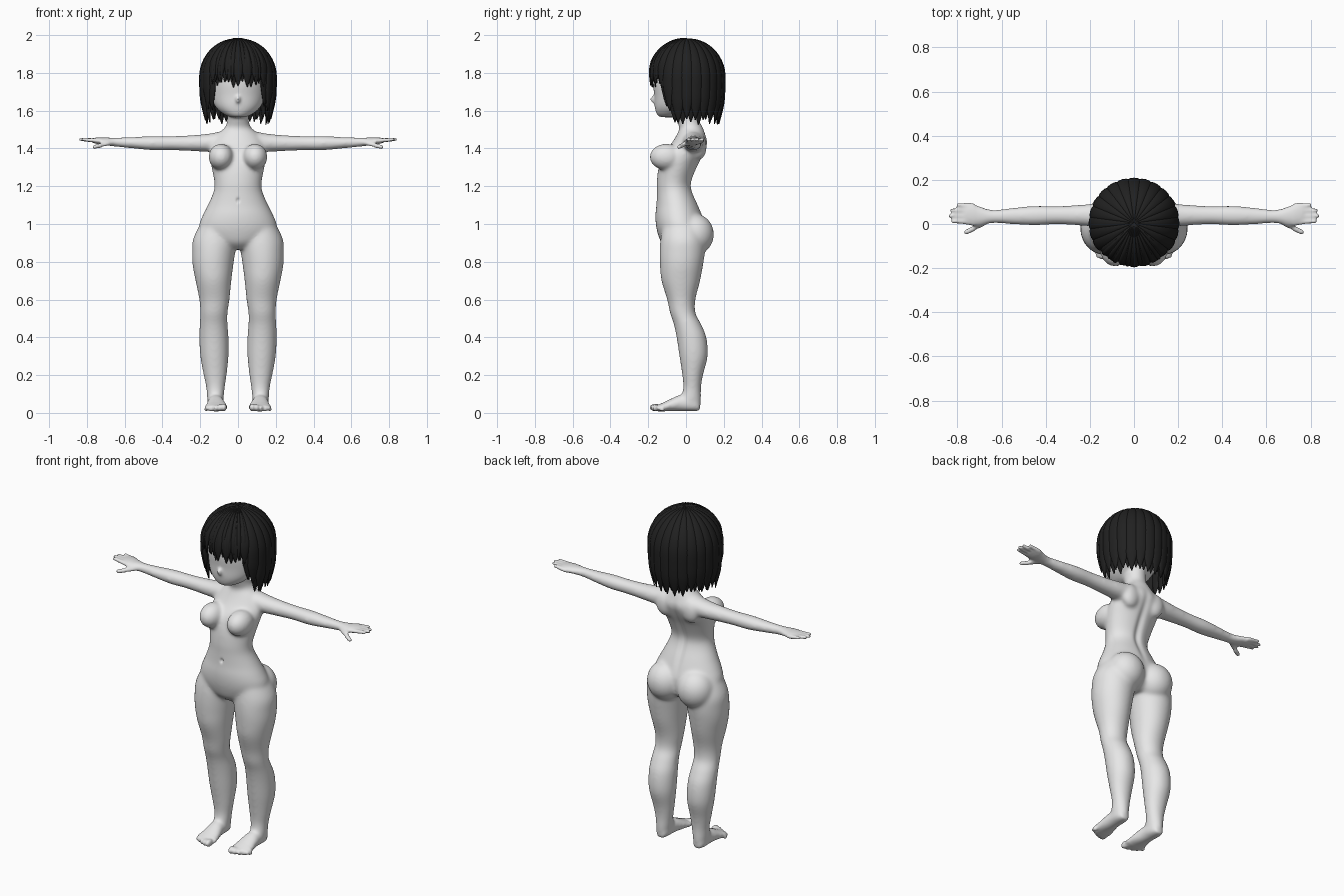
import bpy, bmesh, random
from math import sin, cos, pi, exp, hypot
from mathutils import Vector, Matrix

random.seed(4)
if "Cube" in bpy.data.objects:
    bpy.data.objects.remove(bpy.data.objects["Cube"])


def material(name, value):
    m = bpy.data.materials.new(name)
    m.use_nodes = True
    m.diffuse_color = (value, value, value, 1)
    m.node_tree.nodes["Principled BSDF"].inputs["Base Color"].default_value = (value, value, value, 1)
    return m


def finish(bm, name, mat):
    bmesh.ops.recalc_face_normals(bm, faces=bm.faces)
    for f in bm.faces:
        f.smooth = True
    me = bpy.data.meshes.new(name)
    bm.to_mesh(me)
    bm.free()
    me.materials.append(mat)
    ob = bpy.data.objects.new(name, me)
    bpy.context.collection.objects.link(ob)
    return ob


def refine(rows, k=5):
    """Catmull-Rom through rows of equal length."""
    out = []
    for i in range(len(rows) - 1):
        quad = [rows[max(i - 1, 0)], rows[i], rows[i + 1], rows[min(i + 2, len(rows) - 1)]]
        for j in range(k):
            t = j / k
            out.append([b + t / 2 * (c - a + t * (2*a - 5*b + 4*c - d + t * (3*(b - c) + d - a)))
                        for a, b, c, d in zip(*quad)])
    return out + [rows[-1]]


def loft(bm, rings):
    """Skin closed rings of points and cap both ends."""
    loops = [[bm.verts.new(p) for p in ring] for ring in rings]
    n = len(loops[0])
    for a, b in zip(loops, loops[1:]):
        for i in range(n):
            bm.faces.new((a[i], a[(i + 1) % n], b[(i + 1) % n], b[i]))
    bm.faces.new(loops[0])
    bm.faces.new(loops[-1])


def ellipse(center, u, v, n=32):
    c, u, v = Vector(center), Vector(u), Vector(v)
    return [c + u * cos(2 * pi * i / n) + v * sin(2 * pi * i / n) for i in range(n)]


def upright(bm, rows, side=1):
    """Rows of height, low x, high x, front y, back y."""
    loft(bm, [ellipse((side * (a + b) / 2, (f + k) / 2, z), ((b - a) / 2, 0, 0), (0, (k - f) / 2, 0), 48)
              for z, a, b, f, k in refine(rows)])


def ball(bm, center, radii):
    bmesh.ops.create_uvsphere(bm, u_segments=32, v_segments=20, radius=1,
                              matrix=Matrix.Translation(center) @ Matrix.Diagonal((*radii, 1)))


def finger(bm, start, end, r):
    a, b = Vector(start), Vector(end)
    d = (b - a).normalized()
    u = d.cross((0, 0, 1)).normalized()
    v = d.cross(u)
    for t, s in ((0, 1.1), (1, 0.9)):
        ball(bm, a.lerp(b, t), (r * s,) * 3)
    loft(bm, [ellipse(a.lerp(b, t), u * r * s, v * r * s, 16) for t, s in ((0, 1.1), (.5, 1), (1, .9))])


skin = material("light grey", 0.8)
black = material("hair black", 0.015)
bm = bmesh.new()

# Torso and neck: height, half width, front, back
torso = [(.865, .06, -.09, .05), (.9, .15, -.13, .09), (.95, .2, -.15, .1), (1, .205, -.16, .1),
         (1.05, .185, -.162, .085), (1.1, .16, -.157, .065), (1.17, .13, -.155, .035),
         (1.22, .125, -.155, .03), (1.3, .14, -.145, .06), (1.37, .15, -.12, .095),
         (1.43, .14, -.075, .115), (1.48, .105, -.045, .1), (1.51, .07, -.035, .09),
         (1.55, .057, -.05, .07), (1.62, .057, -.06, .07)]
upright(bm, [(z, -w, w, f, k) for z, w, f, k in torso])

# Head with a rounded jaw and a small nose
head = [(1.565, .035, -.14, -.06), (1.58, .075, -.155, 0), (1.62, .12, -.166, .06),
        (1.68, .145, -.168, .12), (1.75, .15, -.175, .15), (1.85, .145, -.165, .15),
        (1.93, .1, -.11, .11), (1.965, .04, -.04, .05)]
upright(bm, [(z, -w, w, f, k) for z, w, f, k in head])
ball(bm, (0, -.167, 1.66), (.014, .022, .022))

leg = [(1, .03, .2, -.12, .08), (.92, .005, .238, -.135, .1), (.85, .015, .243, -.14, .1),
       (.78, .025, .24, -.138, .09), (.7, .035, .225, -.13, .075), (.6, .045, .205, -.1, .05),
       (.53, .055, .2, -.085, .05), (.47, .055, .203, -.065, .08), (.4, .05, .205, -.05, .108),
       (.3, .05, .2, -.035, .115), (.2, .06, .182, -.02, .09), (.13, .07, .168, -.015, .08),
       (.07, .077, .163, -.03, .08), (.02, .085, .155, -.03, .075)]
# Foot: y, centre x, half width, top
foot = [(.075, .12, .025, .05), (.04, .12, .04, .08), (-.03, .118, .044, .095),
        (-.08, .115, .054, .075), (-.12, .115, .06, .055), (-.155, .115, .055, .04)]
# Arm and palm: x, centre y, half depth, centre z, half height
arm = [(.03, .045, .05, 1.44, .05), (.1, .038, .058, 1.435, .053), (.16, .04, .055, 1.43, .048),
       (.25, .04, .047, 1.428, .042), (.35, .04, .042, 1.428, .038), (.45, .038, .045, 1.428, .038),
       (.55, .036, .038, 1.43, .031), (.64, .034, .031, 1.433, .025), (.7, .037, .046, 1.437, .021),
       (.74, .045, .052, 1.44, .018), (.77, .047, .05, 1.443, .012)]
for s in (1, -1):
    upright(bm, leg, s)
    loft(bm, [ellipse((s * x, y, (t + .008) / 2), (w, 0, 0), (0, 0, (t - .008) / 2))
              for y, x, w, t in refine(foot)])
    loft(bm, [ellipse((x * s, y, z), (0, d, 0), (0, 0, h)) for x, y, d, z, h in refine(arm)])
    # Chest, hips and shoulder blades
    ball(bm, (s * .09, -.105, 1.355), (.066, .088, .07))
    ball(bm, (s * .098, .045, .945), (.105, .103, .11))
    ball(bm, (s * .085, .07, 1.41), (.055, .04, .07))
    # Toes, from the big one outward
    for i in range(5):
        r = .021 - .0022 * i
        ball(bm, (s * (.075 + .0235 * i), -.163 + .006 * i * i / 2.5, r + .008), (r * .72, r * 1.4, r))
    # Fingers and thumb
    for y, tip in ((.084, .797), (.06, .825), (.035, .832), (.01, .82)):
        finger(bm, (s * .75, y, 1.441), (s * tip, y + .002, 1.448), .0105)
    finger(bm, (s * .68, .002, 1.427), (s * .76, -.037, 1.408), .0125)

draft = finish(bm, "body_draft", skin)

# Fuse the parts into one skin, then relax everything but fingers and toes
fuse = draft.modifiers.new("Fuse", 'REMESH')
fuse.mode = 'VOXEL'
fuse.voxel_size = .0065
fused = bpy.data.meshes.new_from_object(draft.evaluated_get(bpy.context.evaluated_depsgraph_get()))
bpy.data.objects.remove(draft)
bm = bmesh.new()
bm.from_mesh(fused)
soft = [v for v in bm.verts if abs(v.co.x) < .72 and (v.co.z > .06 or v.co.y > -.12)]
nose = Vector((0, -.18, 1.66))
for i in range(18):
    bmesh.ops.smooth_vert(bm, verts=soft if i > 1 else bm.verts[:], factor=.5,
                          use_axis_x=True, use_axis_y=True, use_axis_z=True)
    soft = [v for v in soft if i != 5 or (v.co - nose).length > .04]
# Spine groove and navel
for v in bm.verts:
    x, y, z = v.co
    if y > 0 and 1.0 < z < 1.48:
        v.co.y -= .012 * exp(-(x / .02) ** 2) * sin(pi * (z - 1.0) / .48)
    elif y < -.1 and hypot(x, z - 1.125) < .03:
        v.co.y += .012 * exp(-(x / .007) ** 2 - ((z - 1.125) / .011) ** 2)
finish(bm, "body", skin)

# Hair: pointed clumps fanning from the crown
bm = bmesh.new()
COUNT = 24


def clump(angle, end, radius, width):
    out = Vector((sin(angle), -cos(angle), 0))
    side = Vector((cos(angle), sin(angle), 0))
    arc = .32
    length = arc + 1.78 - end
    rings = []
    for i in range(23):
        s = length * i / 22
        a = min(s / arc, 1) * pi / 2
        drop = max(s - arc, 0)
        r = radius * sin(a) - .35 * drop ** 2
        z = 1.775 + (radius + .012) * cos(a) - drop
        normal = out * sin(a) + Vector((0, 0, cos(a)))
        left = (length - s) / .11
        taper = min(1, max(.03, left) ** .75)
        w = max(.004, width * sin(a)) * taper
        rings.append(ellipse(out * r + Vector((0, .004, z)) - normal * .012,
                             side * w, normal * (.004 + .011 * sin(a)) * max(taper, .15), 12))
    loft(bm, rings)


for layer, (radius, width) in enumerate(((.203, .034), (.193, .034))):
    for i in range(COUNT):
        angle = 2 * pi * (i + layer / 2) / COUNT
        turn = min(angle, 2 * pi - angle)
        end = 1.745 if turn < .85 else 1.62 if turn < 1.08 else 1.545
        clump(angle, end + random.uniform(-.018, .018), radius, width)
# Finer fringe tips
for i in range(-5, 6):
    clump(i * .155, 1.765 + random.uniform(-.02, .015), .206, .016)
finish(bm, "hair", black)
